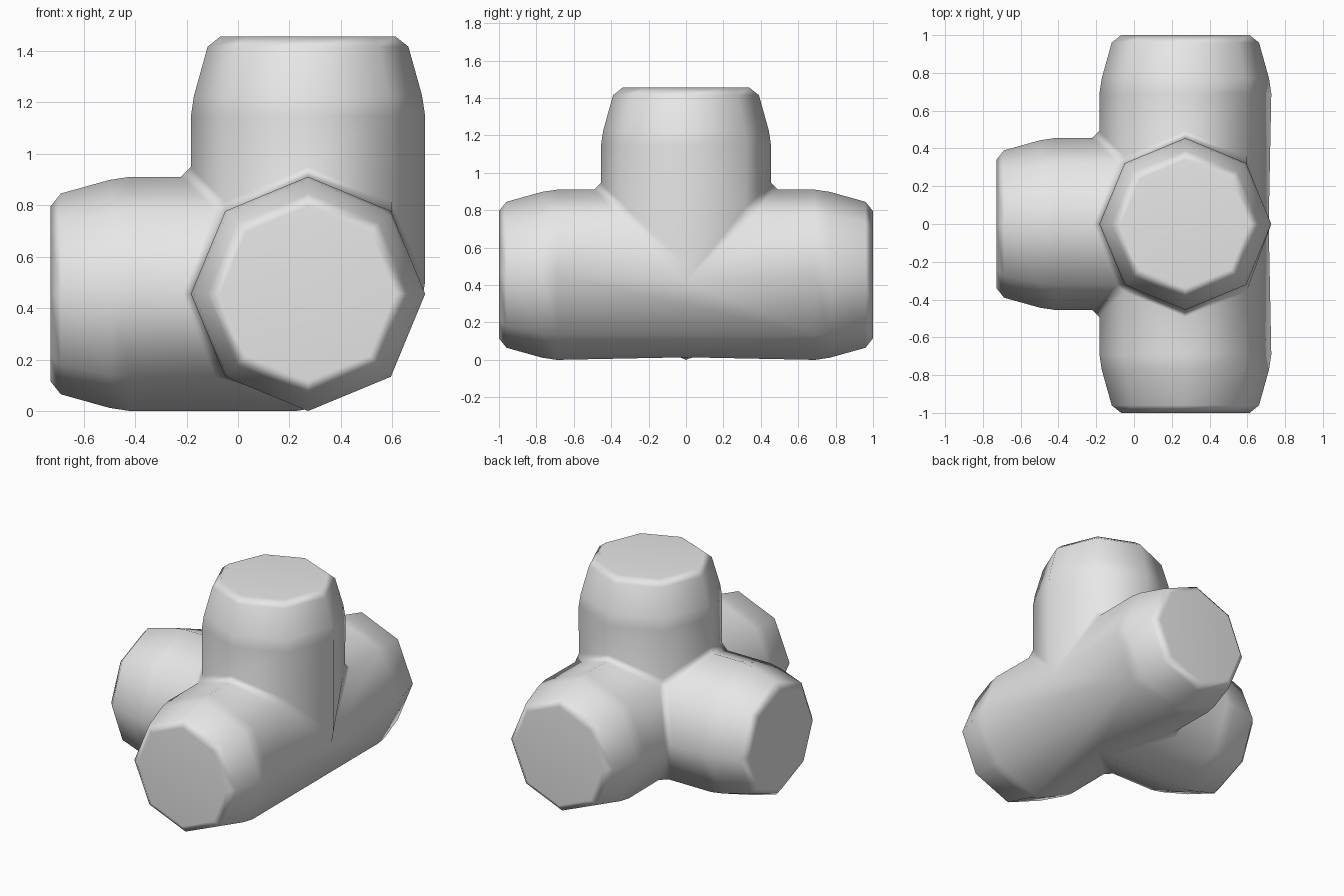
import bpy
import bmesh
from math import cos, sin, pi
from mathutils import Vector

default_cube = bpy.data.objects.get("Cube")
if default_cube:
    bpy.data.objects.remove(default_cube, do_unlink=True)

R = 0.455
SIDES = 8
CENTRE = Vector((0.272, 0, R))
# (distance from the junction, radius): straight pipe, rounded taper, chamfered end
PROFILE = [(0, R), (0.69, R), (0.77, 0.443), (0.96, 0.39), (1.0, 0.34)]
# the four branches: front, back, right and up
AXES = [Vector(a) for a in ((0, -1, 0), (0, 1, 0), (-1, 0, 0), (0, 0, 1))]

grey = bpy.data.materials.new("light grey")
grey.use_nodes = True
colour = (0.8, 0.8, 0.8, 1)
grey.diffuse_color = colour
grey.node_tree.nodes["Principled BSDF"].inputs["Base Color"].default_value = colour


def add_branch(bm, axis):
    """Octagonal tapered branch, mitred against the neighbouring branches."""
    u = Vector((axis.y, axis.z, axis.x))
    v = axis.cross(u)
    rings = []
    for dist, radius in PROFILE:
        angles = [2 * pi * i / SIDES for i in range(SIDES)]
        rings.append([bm.verts.new(axis * dist + (u * cos(a) + v * sin(a)) * radius)
                      for a in angles])
    faces = [bm.faces.new(rings[-1])]
    for low, high in zip(rings, rings[1:]):
        for i in range(SIDES):
            j = (i + 1) % SIDES
            faces.append(bm.faces.new((low[i], low[j], high[j], high[i])))
    for other in AXES:
        if abs(axis.dot(other)) < 0.5:
            geom = set(faces)
            for f in faces:
                geom.update(f.edges)
                geom.update(f.verts)
            cut = bmesh.ops.bisect_plane(bm, geom=list(geom), dist=1e-5,
                                         plane_co=(0, 0, 0), plane_no=axis - other,
                                         clear_inner=True)
            faces = [g for g in cut["geom"]
                     if isinstance(g, bmesh.types.BMFace) and g.is_valid]


# Build every branch separately, then weld them along the mitres
bm = bmesh.new()
for axis in AXES:
    part = bmesh.new()
    add_branch(part, axis)
    temp = bpy.data.meshes.new("branch")
    part.to_mesh(temp)
    part.free()
    bm.from_mesh(temp)
    bpy.data.meshes.remove(temp)
bmesh.ops.remove_doubles(bm, verts=bm.verts[:], dist=1e-4)
bmesh.ops.dissolve_limit(bm, angle_limit=0.002, verts=bm.verts[:], edges=bm.edges[:])
bmesh.ops.recalc_face_normals(bm, faces=bm.faces[:])

# Small chamfer along the inner creases where branches meet
creases = [e for e in bm.edges if e.is_manifold and e.calc_face_angle_signed() < -0.1]
bmesh.ops.bevel(bm, geom=creases, offset=0.035, offset_type='OFFSET', segments=1,
                profile=0.5, affect='EDGES', clamp_overlap=True)
bmesh.ops.recalc_face_normals(bm, faces=bm.faces[:])
bmesh.ops.translate(bm, verts=bm.verts[:], vec=CENTRE)
for f in bm.faces:
    f.smooth = True

mesh = bpy.data.meshes.new("pipe_junction")
bm.to_mesh(mesh)
bm.free()
mesh.materials.append(grey)
junction = bpy.data.objects.new("pipe_junction", mesh)
bpy.context.collection.objects.link(junction)

# Large faces dominate the smooth shading, so the end caps look flat
weighted = junction.modifiers.new("weighted_normals", 'WEIGHTED_NORMAL')
weighted.weight = 50
